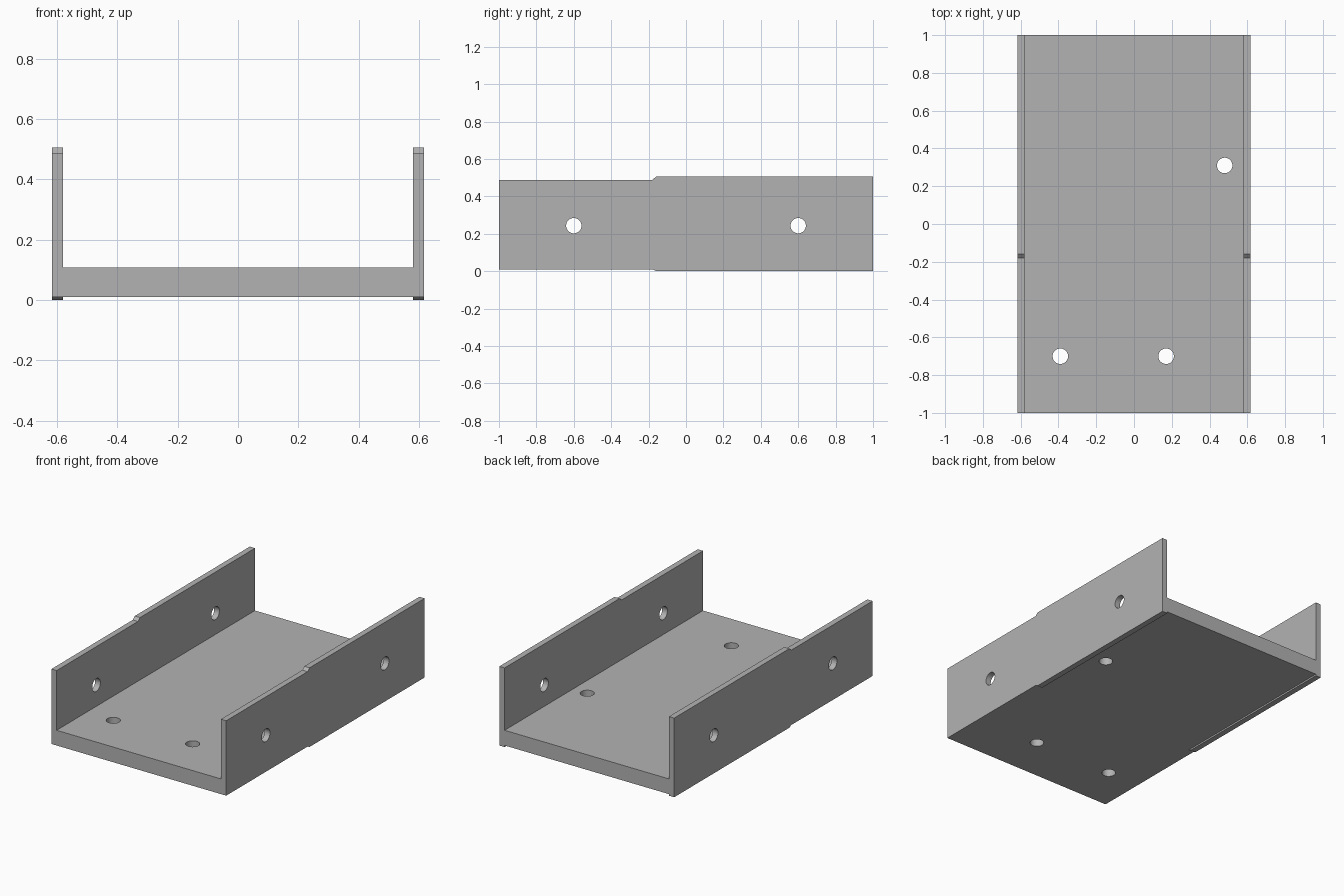
import bpy, bmesh, math
from mathutils import Matrix

cube = bpy.data.objects.get("Cube")
if cube:
    bpy.data.objects.remove(cube, do_unlink=True)

# Single plain grey material
grey = bpy.data.materials.new("plain grey")
grey.use_nodes = True
colour = (0.45, 0.45, 0.45, 1)
grey.diffuse_color = colour
grey.node_tree.nodes["Principled BSDF"].inputs["Base Color"].default_value = colour


def add_object(name, bm):
    bmesh.ops.recalc_face_normals(bm, faces=bm.faces)
    mesh = bpy.data.meshes.new(name)
    bm.to_mesh(mesh)
    bm.free()
    mesh.materials.append(grey)
    obj = bpy.data.objects.new(name, mesh)
    bpy.context.collection.objects.link(obj)
    return obj


def plate(name, profile, x0, x1):
    """Side profile of (y, z) points, extruded along x."""
    bm = bmesh.new()
    face = bm.faces.new([bm.verts.new((x0, y, z)) for y, z in profile])
    new = bmesh.ops.extrude_face_region(bm, geom=[face])["geom"]
    verts = [v for v in new if isinstance(v, bmesh.types.BMVert)]
    bmesh.ops.translate(bm, verts=verts, vec=(x1 - x0, 0, 0))
    return add_object(name, bm)


def drill(name, location, length, axis):
    bm = bmesh.new()
    turn = Matrix.Rotation(math.pi / 2, 4, "Y") if axis == "X" else Matrix()
    bmesh.ops.create_cone(bm, cap_ends=True, segments=48, radius1=HOLE_R,
                          radius2=HOLE_R, depth=length,
                          matrix=Matrix.Translation(location) @ turn)
    return add_object(name, bm)


def combine(target, other, operation):
    mod = target.modifiers.new(operation.lower(), "BOOLEAN")
    mod.operation = operation
    mod.solver = "EXACT"
    mod.object = other
    bpy.context.view_layer.objects.active = target
    bpy.ops.object.modifier_apply(modifier=mod.name)
    bpy.data.objects.remove(other, do_unlink=True)


HOLE_R = 0.041
INNER, OUTER = 0.58, 0.617
LOW = 0.01

# Floor plate
channel = plate("channel_bracket",
                [(-1, LOW), (1, LOW), (1, 0.107), (-1, 0.107)], -0.6, 0.6)

# Side walls, slightly taller behind a small sloped step
wall_profile = [(-1, LOW), (-0.18, LOW), (-0.16, 0), (1, 0),
                (1, 0.505), (-0.16, 0.505), (-0.18, 0.488), (-1, 0.488)]
for side, x0, x1 in (("left", INNER, OUTER), ("right", -OUTER, -INNER)):
    combine(channel, plate(side + "_wall", wall_profile, x0, x1), "UNION")

# Holes through the floor
for x, y in ((-0.39, -0.7), (0.17, -0.7), (0.48, 0.31)):
    combine(channel, drill("floor_drill", (x, y, 0.05), 0.4, "Z"), "DIFFERENCE")

# Holes through both walls
for y in (-0.6, 0.6):
    combine(channel, drill("wall_drill", (0, y, 0.243), 2, "X"), "DIFFERENCE")

# Smooth hole walls, crisp edges elsewhere
bpy.ops.object.select_all(action="DESELECT")
channel.select_set(True)
bpy.context.view_layer.objects.active = channel
bpy.ops.object.shade_smooth_by_angle(angle=math.radians(20))
